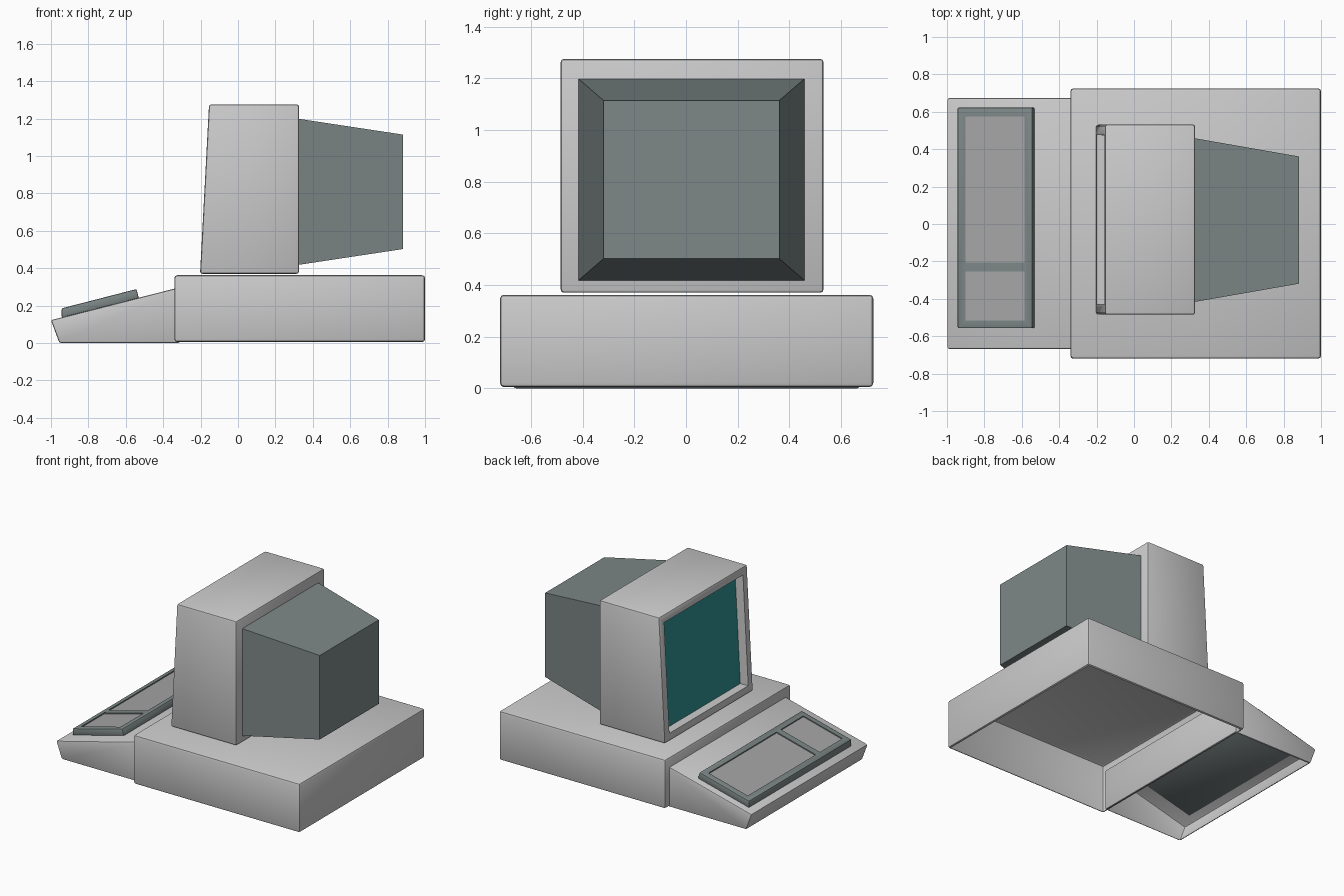
import bpy, bmesh
from mathutils import Vector

if "Cube" in bpy.data.objects:
    bpy.data.objects.remove(bpy.data.objects["Cube"])


def material(name, rgb):
    m = bpy.data.materials.new(name)
    m.diffuse_color = (*rgb, 1)
    m.use_nodes = True
    m.node_tree.nodes["Principled BSDF"].inputs["Base Color"].default_value = m.diffuse_color
    return m


dark = material("dark_plastic", (0.205, 0.242, 0.242))
key_grey = material("key_grey", (0.38, 0.38, 0.38))
teal = material("teal_glass", (0.03, 0.29, 0.29))


def finish(bm, name, mat=None):
    me = bpy.data.meshes.new(name)
    bm.to_mesh(me)
    bm.free()
    ob = bpy.data.objects.new(name, me)
    bpy.context.collection.objects.link(ob)
    if mat:
        me.materials.append(mat)
    return ob


def facing(bm, direction):
    """Face whose normal points most along the direction, largest wins."""
    d = Vector(direction)
    return max((f for f in bm.faces if f.normal.dot(d) > 0.8), key=lambda f: f.calc_area())


def prism(profile, y0, y1, bevel=0.0, open_bottom=False):
    """Extrude an xz profile along y, with rounded edges."""
    bm = bmesh.new()
    face = bm.faces.new([bm.verts.new((x, y0, z)) for x, z in profile])
    ext = bmesh.ops.extrude_face_region(bm, geom=[face])["geom"]
    bmesh.ops.translate(bm, vec=(0, y1 - y0, 0),
                        verts=[g for g in ext if isinstance(g, bmesh.types.BMVert)])
    bmesh.ops.recalc_face_normals(bm, faces=bm.faces[:])
    if bevel:
        bmesh.ops.bevel(bm, geom=bm.edges[:], offset=bevel, segments=2,
                        profile=0.5, affect='EDGES')
    bm.normal_update()
    if open_bottom:
        bmesh.ops.delete(bm, geom=[facing(bm, (0, 0, -1))], context='FACES')
    return bm


# Main computer box, open underneath
finish(prism([(-0.34, 0.005), (1, 0.005), (1, 0.362), (-0.34, 0.362)],
             -0.72, 0.725, 0.015, True), "base_box")

# Sloped keyboard housing, open underneath
finish(prism([(-0.955, 0), (-0.31, 0), (-0.31, 0.298), (-1, 0.122)],
             -0.668, 0.673, 0.01, True), "keyboard_housing")

# Keyboard slab with two recessed key fields
slab = finish(prism([(-0.943, 0.135), (-0.53, 0.24), (-0.543, 0.288), (-0.943, 0.185)],
                    -0.557, 0.622, 0.007), "keyboard_slab", dark)


def top(x):
    return 0.185 + (x + 0.943) * 0.2575


def field(y0, y1, low, high):
    a, b = -0.9, -0.585
    return prism([(a, top(a) + low), (b, top(b) + low),
                  (b, top(b) + high), (a, top(a) + high)], y0, y1)


for label, y0, y1 in (("main", -0.207, 0.575), ("number", -0.515, -0.255)):
    cutter = finish(field(y0, y1, -0.01, 0.05), label + "_key_cutter")
    cutter.hide_render = True
    cutter.hide_set(True)
    cut = slab.modifiers.new(label + "_recess", 'BOOLEAN')
    cut.object = cutter
    cut.solver = 'EXACT'
    finish(field(y0, y1, -0.02, -0.008), label + "_keys", key_grey)

# Monitor case with a slanted, recessed front
bm = prism([(-0.203, 0.37), (0.326, 0.37), (0.326, 1.275), (-0.155, 1.275)],
           -0.485, 0.532, 0.012)
front = facing(bm, (-1, 0, 0))
for thickness, depth in ((0.043, 0), (0.005, 0.06)):
    bmesh.ops.inset_region(bm, faces=[front], thickness=thickness, use_even_offset=True)
    bm.normal_update()
    bmesh.ops.translate(bm, vec=-front.normal * depth, verts=front.verts[:])
corners = [v.co.copy() for v in front.verts]
bmesh.ops.delete(bm, geom=[front], context='FACES_ONLY')
finish(bm, "monitor_case")

# Screen fills the recess
bm = bmesh.new()
bm.faces.new([bm.verts.new(c) for c in corners])
finish(bm, "screen", teal)

# Tapered tube housing behind the case
bm = bmesh.new()
bmesh.ops.create_cube(bm, size=1)
for v in bm.verts:
    back = v.co.x > 0
    v.co = (0.882 if back else 0.31,
            0.021 + v.co.y * (0.68 if back else 0.88),
            0.808 + v.co.z * (0.612 if back else 0.785))
finish(bm, "monitor_back", dark)

# Smooth the rounded edges only
for ob in bpy.context.scene.objects:
    ob.select_set(not ob.hide_render)
    bpy.context.view_layer.objects.active = slab
bpy.ops.object.shade_smooth_by_angle(angle=0.55)
